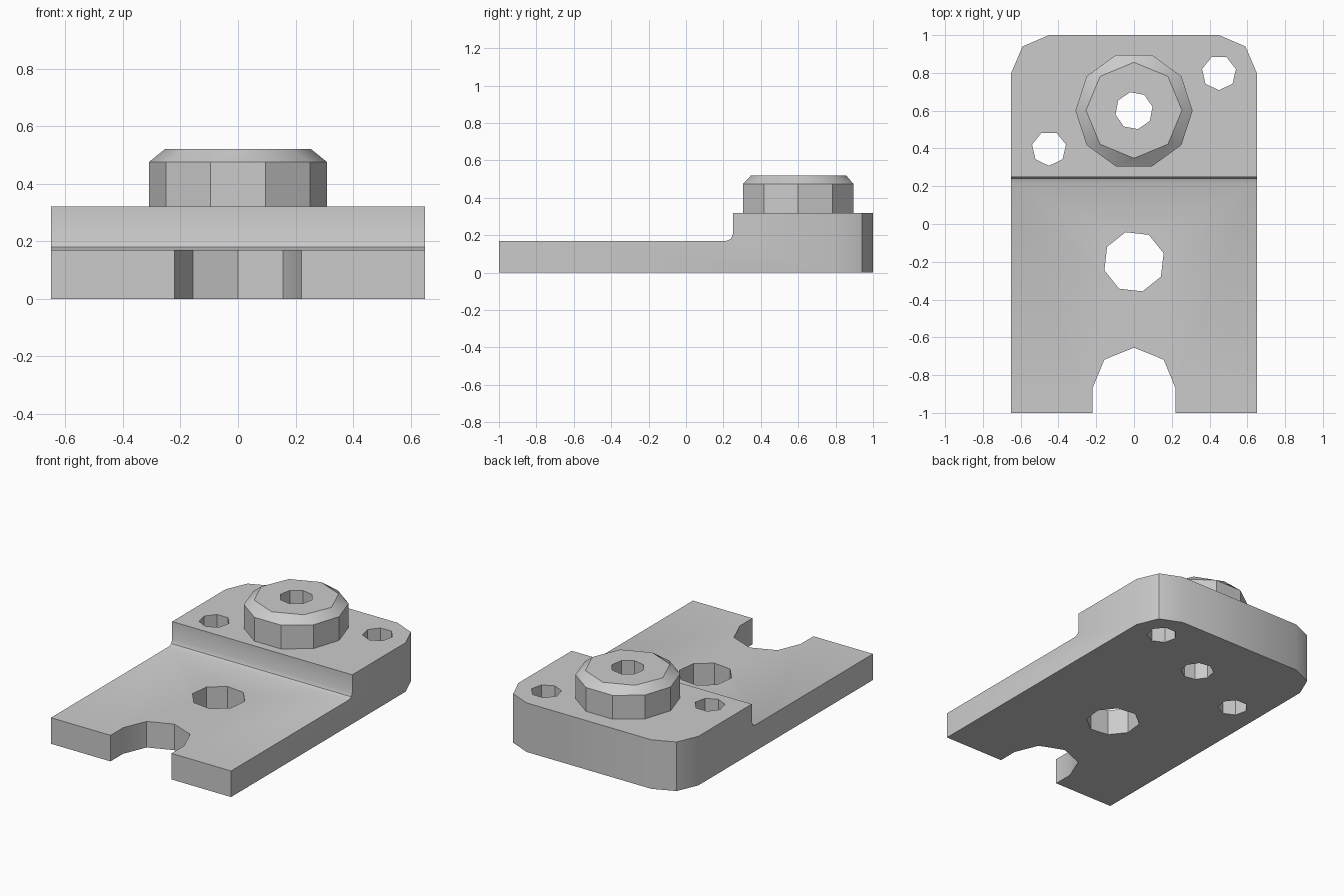
import bpy, bmesh
from math import cos, sin, radians, tau
from mathutils import Vector

cube = bpy.data.objects.get("Cube")
if cube:
    bpy.data.objects.remove(cube, do_unlink=True)

grey = bpy.data.materials.new("machined_grey")
grey.use_nodes = True
colour = (0.6, 0.6, 0.6, 1)
grey.diffuse_color = colour
grey.node_tree.nodes["Principled BSDF"].inputs["Base Color"].default_value = colour


def add_object(name, bm):
    bmesh.ops.recalc_face_normals(bm, faces=bm.faces)
    mesh = bpy.data.meshes.new(name)
    bm.to_mesh(mesh)
    bm.free()
    mesh.materials.append(grey)
    obj = bpy.data.objects.new(name, mesh)
    bpy.context.collection.objects.link(obj)
    return obj


def prism(name, corners, sweep):
    """Extrude a closed loop of 3D corners along a vector."""
    bm = bmesh.new()
    face = bm.faces.new([bm.verts.new(c) for c in corners])
    geom = bmesh.ops.extrude_face_region(bm, geom=[face])["geom"]
    moved = [v for v in geom if isinstance(v, bmesh.types.BMVert)]
    bmesh.ops.translate(bm, verts=moved, vec=Vector(sweep))
    return add_object(name, bm)


def ring(x, y, z, radius, sides, start=0):
    return [(x + radius * cos(radians(start) + tau * i / sides),
             y + radius * sin(radians(start) + tau * i / sides), z)
            for i in range(sides)]


def boolean(obj, tool, operation):
    mod = obj.modifiers.new(operation.lower(), "BOOLEAN")
    mod.operation, mod.solver, mod.object = operation, "EXACT", tool
    bpy.context.view_layer.update()
    bpy.context.view_layer.objects.active = obj
    bpy.ops.object.modifier_apply(modifier=mod.name)


# Stepped plate: side profile with a small fillet at the step
profile = [(-1.2, 0), (1.2, 0), (1.2, 0.32), (0.25, 0.32), (0.25, 0.205),
           (0.24, 0.18), (0.215, 0.17), (-1.2, 0.17)]
plate = prism("stepped_plate", [(-0.8, y, z) for y, z in profile], (1.6, 0, 0))

# Plan outline: chamfered back corners and open front slot
half = [(0.157, -0.718), (0.22, -0.87), (0.22, -1), (0.65, -1),
        (0.65, 0.8), (0.59, 0.94), (0.45, 1)]
outline = [(0, -0.655)] + half + [(-x, y) for x, y in reversed(half)]
trim = prism("outline_trim", [(x, y, -0.2) for x, y in outline], (0, 0, 0.8))
boolean(plate, trim, "INTERSECT")

# Boss: ten-sided wall closing to an eight-sided top
bm = bmesh.new()
for point in (ring(0, 0.6, 0.32, 0.31, 10) + ring(0, 0.6, 0.475, 0.31, 10)
              + ring(0, 0.602, 0.52, 0.254, 8)):
    bm.verts.new(point)
bmesh.ops.convex_hull(bm, input=bm.verts)
bmesh.ops.dissolve_limit(bm, angle_limit=radians(1), verts=bm.verts, edges=bm.edges)
boss = add_object("boss", bm)

# Through holes: centre bore, boss bore and two bolt holes
holes = [(0, -0.2, 0.163, 8, 16), (0, 0.6, 0.1, 8, 12),
         (0.45, 0.8, 0.092, 7, 270), (-0.45, 0.4, 0.092, 7, 270)]
helpers = [trim]
for x, y, radius, sides, start in holes:
    cutter = prism("hole_cutter", ring(x, y, -0.2, radius, sides, start), (0, 0, 1))
    helpers.append(cutter)
    boolean(plate, cutter, "DIFFERENCE")
    if (x, y) == (0, 0.6):
        boolean(boss, cutter, "DIFFERENCE")

for helper in helpers:
    bpy.data.objects.remove(helper, do_unlink=True)
bpy.context.view_layer.update()

# Remove the hidden underside of the boss
bm = bmesh.new()
bm.from_mesh(boss.data)
under = [f for f in bm.faces if f.normal.z < -0.9]
bmesh.ops.delete(bm, geom=under, context="FACES")
bm.to_mesh(boss.data)
bm.free()

# Soft shading across shallow angles only
bpy.ops.object.select_all(action="DESELECT")
for part in (plate, boss):
    part.select_set(True)
bpy.context.view_layer.objects.active = plate
bpy.ops.object.shade_smooth_by_angle(angle=radians(30))
